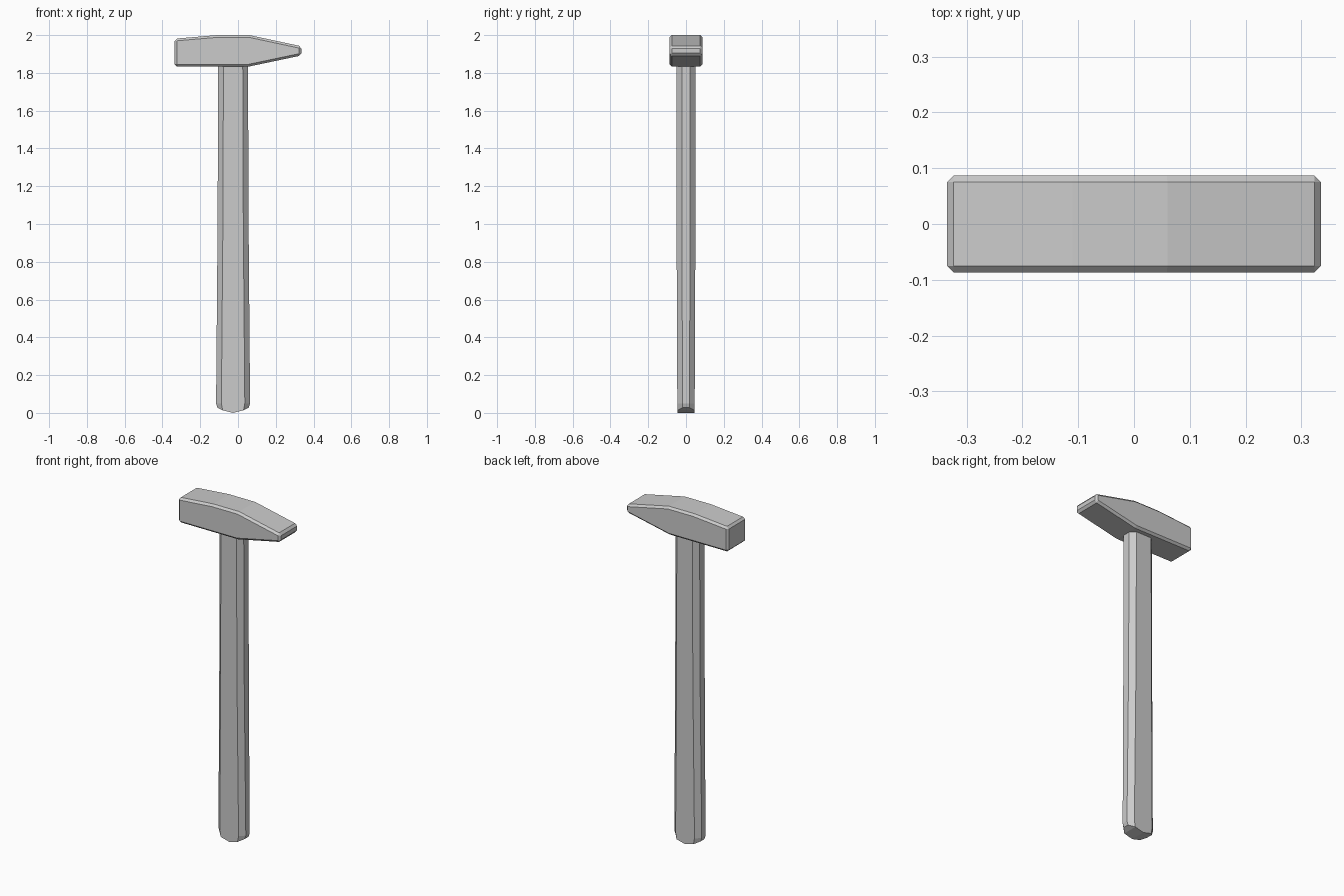
import bpy, bmesh

if "Cube" in bpy.data.objects:
    bpy.data.objects.remove(bpy.data.objects["Cube"])


def finish(bm, name):
    bmesh.ops.recalc_face_normals(bm, faces=bm.faces)
    mesh = bpy.data.meshes.new(name)
    bm.to_mesh(mesh)
    bm.free()
    obj = bpy.data.objects.new(name, mesh)
    bpy.context.collection.objects.link(obj)
    return obj


# Hammer head: side profile extruded through y, outer edges chamfered
profile = [(-0.335, 1.833), (0.055, 1.833), (0.335, 1.892), (0.335, 1.941),
           (0.06, 2.0), (-0.11, 2.0), (-0.335, 1.981)]
half_width = 0.087
bm = bmesh.new()
face = bm.faces.new([bm.verts.new((x, -half_width, z)) for x, z in profile])
extruded = bmesh.ops.extrude_face_region(bm, geom=[face], use_keep_orig=True)
bmesh.ops.translate(bm, vec=(0, 2 * half_width, 0),
                    verts=[v for v in extruded["geom"] if isinstance(v, bmesh.types.BMVert)])
head = finish(bm, "hammer_head")
bevel = head.modifiers.new("chamfer", 'BEVEL')
bevel.width = 0.012
bevel.segments = 1
bevel.limit_method = 'ANGLE'
bevel.angle_limit = 0.52

# Handle: chamfered rectangular section lofted upwards, crowned butt end
centre_x, chamfer = -0.026, 0.028


def ring(bm, z, hx, hy, end_z=0.0, shoulder_z=0.0):
    ix, iy = hx - chamfer, hy - chamfer
    section = [(hx, -iy, end_z), (hx, iy, end_z), (ix, hy, shoulder_z), (0, hy, 0),
               (-ix, hy, shoulder_z), (-hx, iy, end_z), (-hx, -iy, end_z),
               (-ix, -hy, shoulder_z), (0, -hy, 0), (ix, -hy, shoulder_z)]
    return [bm.verts.new((centre_x + x, y, z + dz)) for x, y, dz in section]


bm = bmesh.new()
rings = [ring(bm, 0.0, 0.083, 0.046, 0.028, 0.014),
         ring(bm, 0.05, 0.09, 0.046),
         ring(bm, 1.0, 0.082, 0.05),
         ring(bm, 1.86, 0.079, 0.05)]
for low, high in zip(rings, rings[1:]):
    for i in range(10):
        j = (i + 1) % 10
        bm.faces.new((low[i], low[j], high[j], high[i]))
for strip in [(0, 1, 2, 9), (9, 2, 3, 8), (8, 3, 4, 7), (7, 4, 5, 6)]:
    bm.faces.new([rings[0][i] for i in strip])
bm.faces.new(rings[-1])
finish(bm, "handle")
